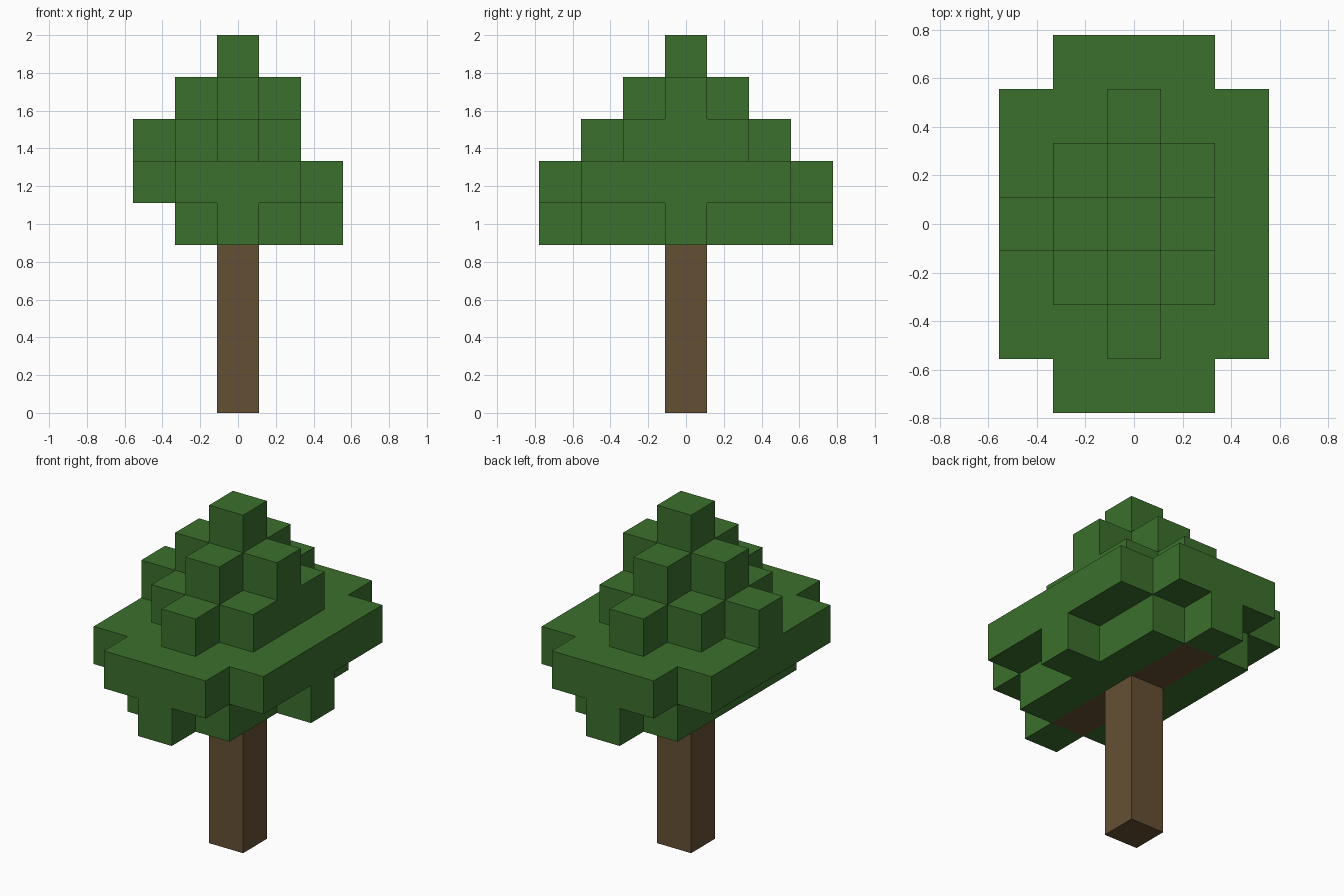
import bpy, bmesh
from math import radians
from mathutils import Vector

cube = bpy.data.objects.get("Cube")
if cube:
    bpy.data.objects.remove(cube, do_unlink=True)

UNIT = 2 / 9  # size of one block


def material(name, color):
    mat = bpy.data.materials.new(name)
    mat.use_nodes = True
    mat.diffuse_color = color
    mat.node_tree.nodes["Principled BSDF"].inputs["Base Color"].default_value = color
    return mat


def block(rx, ry, z):
    """Set of grid cells spanning -rx..rx and -ry..ry on one level."""
    return {(x, y, z) for x in range(-rx, rx + 1) for y in range(-ry, ry + 1)}


def build(name, cells, solid, mat):
    """Make only the outer faces of the cells, merged into flat panels."""
    bm = bmesh.new()
    for cell in cells:
        centre = Vector(cell) + Vector((0, 0, 0.5))
        for axis in range(3):
            for sign in (-1, 1):
                n = Vector((0, 0, 0))
                n[axis] = sign
                if tuple(int(c + d) for c, d in zip(cell, n)) in solid:
                    continue
                u = Vector((n.y, n.z, n.x))
                v = n.cross(u)
                corners = [(u + v), (v - u), (-u - v), (u - v)]
                bm.faces.new([bm.verts.new((centre + (n + c) / 2) * UNIT) for c in corners])
    bmesh.ops.remove_doubles(bm, verts=bm.verts, dist=0.001)
    bmesh.ops.dissolve_limit(bm, angle_limit=radians(1), verts=bm.verts, edges=bm.edges)
    mesh = bpy.data.meshes.new(name)
    bm.to_mesh(mesh)
    bm.free()
    mesh.materials.append(mat)
    bpy.context.collection.objects.link(bpy.data.objects.new(name, mesh))


# Wood: upright trunk and a branch running front to back inside the leaves
trunk = set().union(*(block(0, 0, z) for z in range(4)))
branch = block(0, 2, 4)

# Leaves, level by level
skirt = (block(1, 2, 4) | block(0, 3, 4) | {(2, 0, 4)}) - branch
canopy = block(2, 2, 5) | block(1, 3, 5)
middle = block(1, 1, 6) | block(0, 2, 6) | {(-2, 0, 6)}
upper = block(1, 0, 7) | block(0, 1, 7)
tip = block(0, 0, 8)

wood = trunk | branch
leaves = skirt | canopy | middle | upper | tip
solid = wood | leaves

build("trunk", wood, solid, material("bark brown", (0.130, 0.080, 0.034, 1)))
build("foliage", leaves, solid, material("leaf green", (0.044, 0.162, 0.026, 1)))
